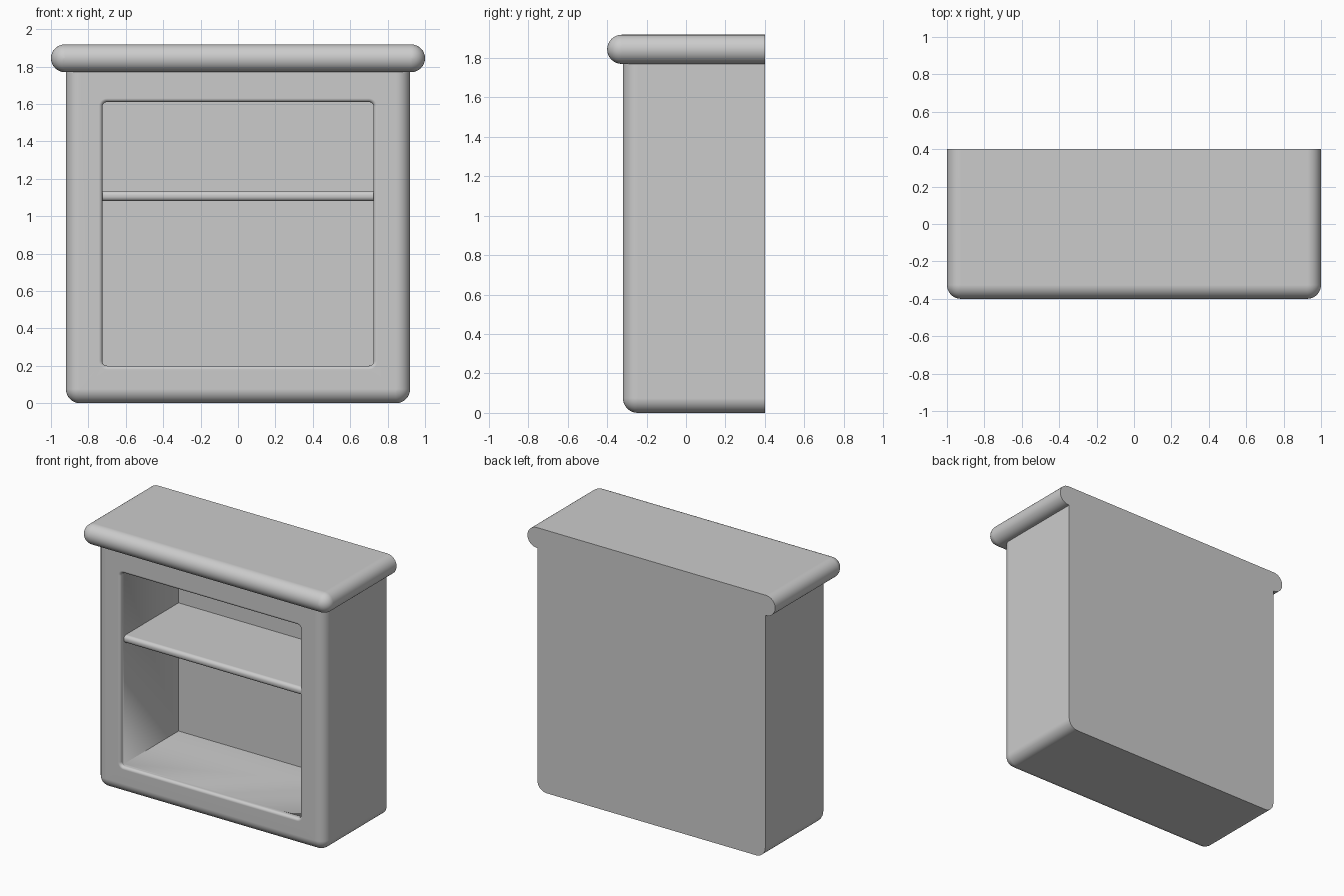
import bpy
import bmesh
from math import sin, cos, pi

if "Cube" in bpy.data.objects:
    bpy.data.objects.remove(bpy.data.objects["Cube"], do_unlink=True)

# One plain grey for everything
GREY = (0.6, 0.6, 0.6, 1)
grey = bpy.data.materials.new("plain_grey")
grey.use_nodes = True
grey.diffuse_color = GREY
grey.node_tree.nodes["Principled BSDF"].inputs["Base Color"].default_value = GREY

CORNER_STEPS = 8
FILLET_STEPS = 8


def ring(y, half_w, z0, z1, r=0, r_top=None):
    """Rounded rectangle facing the front, with its own radius for the top corners."""
    r_top = r if r_top is None else r_top
    points = []
    for quarter, (sx, top) in enumerate([(1, True), (-1, True), (-1, False), (1, False)]):
        rad = r_top if top else r
        cx = sx * (half_w - rad)
        cz = z1 - rad if top else z0 + rad
        for i in range(CORNER_STEPS + 1):
            a = (quarter + i / CORNER_STEPS) * pi / 2
            points.append((cx + rad * cos(a), y, cz + rad * sin(a)))
    return points


def fillet(radius):
    """Inset and depth pairs running round a quarter circle, side to front."""
    angles = [i / FILLET_STEPS * pi / 2 for i in range(FILLET_STEPS + 1)]
    return [(radius * (1 - cos(a)), radius * (1 - sin(a))) for a in angles]


def loft(name, rings):
    """Skin a row of rings and cap both ends."""
    bm = bmesh.new()
    loops = [[bm.verts.new(p) for p in pts] for pts in rings]
    for one, two in zip(loops, loops[1:]):
        n = len(one)
        for i in range(n):
            j = (i + 1) % n
            bm.faces.new((one[i], one[j], two[j], two[i]))
    bm.faces.new(loops[0])
    bm.faces.new(loops[-1])
    bmesh.ops.remove_doubles(bm, verts=bm.verts, dist=0.0002)
    bmesh.ops.recalc_face_normals(bm, faces=bm.faces)
    mesh = bpy.data.meshes.new(name)
    bm.to_mesh(mesh)
    bm.free()
    mesh.materials.append(grey)
    obj = bpy.data.objects.new(name, mesh)
    bpy.context.collection.objects.link(obj)
    bpy.ops.object.select_all(action='DESELECT')
    obj.select_set(True)
    bpy.context.view_layer.objects.active = obj
    bpy.ops.object.shade_smooth_by_angle(angle=pi / 6)
    weighted = obj.modifiers.new("even_shading", 'WEIGHTED_NORMAL')
    weighted.keep_sharp = True
    return obj


BACK = 0.4

# Cabinet body: rounded outside, softened opening rim, square hollow inside
R = 0.075
FRONT, TOP = -0.32, 1.77
body = [ring(BACK, 0.92, 0, TOP, R, 0)]
for inset, depth in fillet(R):
    body.append(ring(FRONT + depth, 0.92 - inset, inset, TOP, max(R - inset, 0.001), 0))
RIM = 0.02
for inset, depth in reversed(fillet(RIM)):
    body.append(ring(FRONT + depth, 0.725 + inset, 0.2 - inset, 1.61 + inset, 0.025 + inset))
body.append(ring(FRONT + 0.04, 0.725, 0.2, 1.61))
body.append(ring(0.35, 0.725, 0.2, 1.61))
loft("cabinet_body", body)

# Overhanging top slab with a full round edge on the front and both sides
S = 0.074
slab = [ring(BACK, 1, TOP, 1.918, S)]
for inset, depth in fillet(S):
    slab.append(ring(-0.4 + depth, 1 - inset, TOP + inset, 1.918 - inset, max(S - inset, 0.0005)))
loft("top_slab", slab)

# Inner shelf with a rounded front edge
shelf = [ring(0.35, 0.727, 1.08, 1.135)]
for inset, depth in fillet(0.025):
    shelf.append(ring(-0.28 + depth, 0.727, 1.08 + inset, 1.135 - inset))
loft("shelf", shelf)
